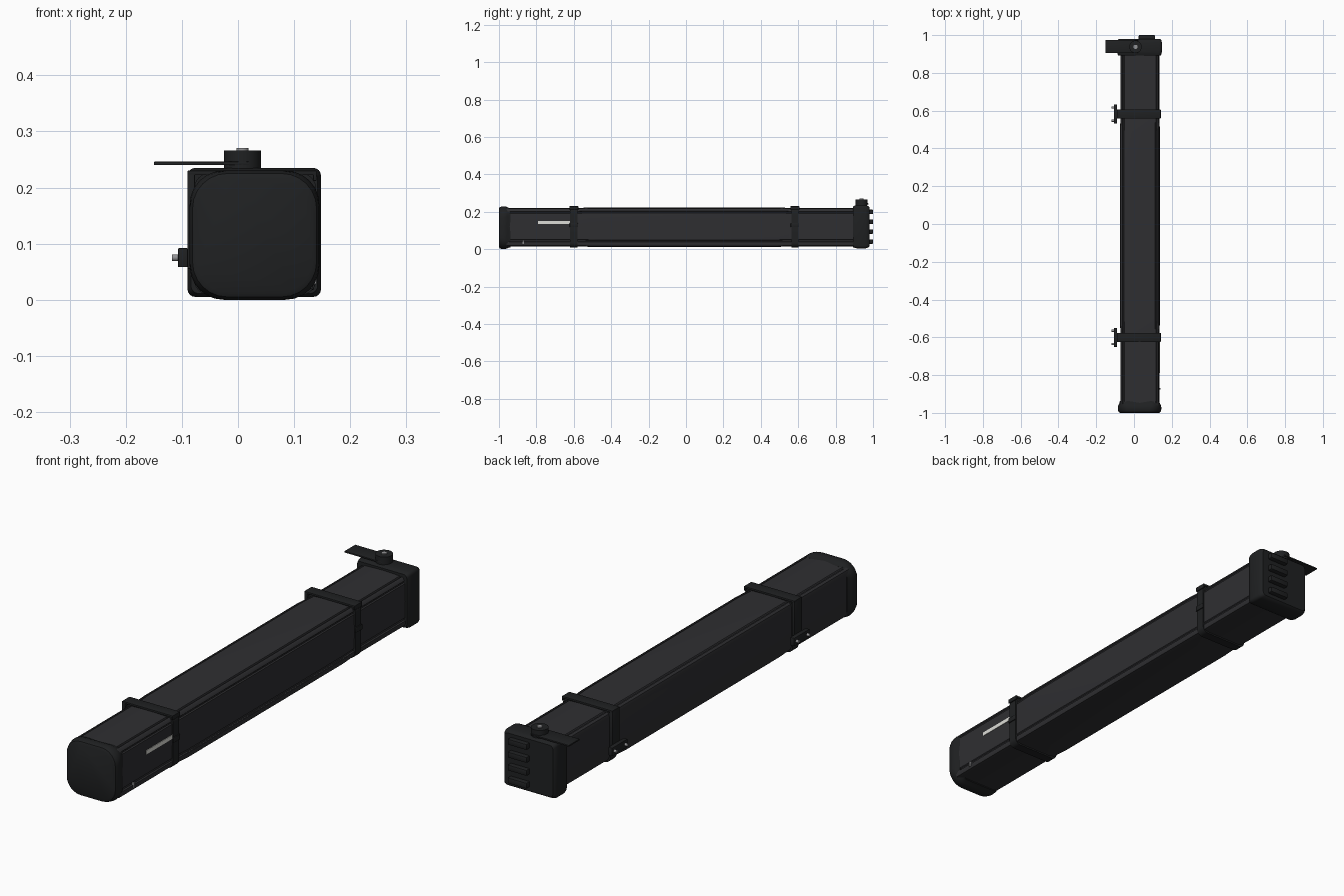
import bpy, bmesh, math

if "Cube" in bpy.data.objects:
    bpy.data.objects.remove(bpy.data.objects["Cube"])

def mat(name, c):
    m = bpy.data.materials.new(name)
    m.diffuse_color = (c[0], c[1], c[2], 1)
    m.use_nodes = True
    m.node_tree.nodes["Principled BSDF"].inputs["Base Color"].default_value = m.diffuse_color
    return m

DARK = mat("dark_shell", (0.028, 0.028, 0.031))
BLACK = mat("black_plastic", (0.014, 0.015, 0.016))
WHITE = mat("pale_strip", (0.72, 0.72, 0.68))
METAL = mat("metal", (0.3, 0.3, 0.31))

def finish(name, bm, m, angle=35):
    bmesh.ops.recalc_face_normals(bm, faces=bm.faces)
    me = bpy.data.meshes.new(name)
    bm.to_mesh(me)
    bm.free()
    ob = bpy.data.objects.new(name, me)
    bpy.context.collection.objects.link(ob)
    me.materials.append(m)
    bpy.ops.object.select_all(action='DESELECT')
    ob.select_set(True)
    bpy.context.view_layer.objects.active = ob
    bpy.ops.object.shade_smooth_by_angle(angle=math.radians(angle))
    return ob

def loft(name, sections, m, angle=35):
    """Closed skin through (y, [(x, z), ...]) sections."""
    bm = bmesh.new()
    rings = [[bm.verts.new((x, y, z)) for x, z in pts] for y, pts in sections]
    n = len(rings[0])
    for a, b in zip(rings, rings[1:]):
        for i in range(n):
            j = (i + 1) % n
            bm.faces.new((a[i], a[j], b[j], b[i]))
    bm.faces.new(rings[0])
    bm.faces.new(rings[-1])
    return finish(name, bm, m, angle)

def rounded(x0, x1, z0, z1, r, n=6):
    pts = []
    for cx, cz, a0 in ((x1 - r, z1 - r, 0), (x0 + r, z1 - r, 90),
                       (x0 + r, z0 + r, 180), (x1 - r, z0 + r, 270)):
        for i in range(n + 1):
            a = math.radians(a0 + 90 * i / n)
            pts.append((cx + r * math.cos(a), cz + r * math.sin(a)))
    return pts

def box(name, lo, hi, m, bevel=0.0):
    bm = bmesh.new()
    bmesh.ops.create_cube(bm, size=1)
    for v in bm.verts:
        v.co = [(lo[i] + hi[i]) / 2 + v.co[i] * (hi[i] - lo[i]) for i in range(3)]
    if bevel:
        bmesh.ops.bevel(bm, geom=bm.edges[:], offset=bevel, segments=2,
                        profile=0.5, affect='EDGES')
    return finish(name, bm, m)

def cyl(name, c, r, h, m, axis='Z', sides=32):
    bm = bmesh.new()
    bmesh.ops.create_cone(bm, cap_ends=True, segments=sides, radius1=r, radius2=r, depth=h)
    for v in bm.verts:
        x, y, z = v.co
        if axis == 'X':
            x, z = z, -x
        v.co = (x + c[0], y + c[1], z + c[2])
    return finish(name, bm, m)

# Extruded housing with slots along its long edges
BODY = [(-.045, .015), (.11, .015), (.132, .02), (.135, .028), (.135, .04),
        (.129, .042), (.129, .049), (.133, .052), (.135, .12), (.133, .192),
        (.128, .195), (.128, .2), (.131, .203), (.126, .213), (.119, .217),
        (.117, .212), (.112, .212), (.11, .218), (.03, .221), (-.05, .218),
        (-.053, .213), (-.058, .213), (-.06, .216), (-.069, .21), (-.072, .2),
        (-.072, .035), (-.066, .022)]

def scaled(s):
    return [(.031 + (x - .031) * s, .118 + (z - .118) * s) for x, z in BODY]

loft("housing", [(-.96, BODY), (.91, BODY)], DARK)
# Slightly fuller middle cover between the straps
loft("middle_cover", [(-.58, scaled(.998)), (-.51, scaled(1.022)),
                      (.49, scaled(1.022)), (.56, scaled(.998))], DARK)

# Rounded front end cap, tapering back to the housing
def cap(inset, r):
    return rounded(-.086 + inset, .145 - inset, inset, .23 - inset, r)

loft("front_cap", [(-1, cap(.012, .06)), (-.996, cap(.005, .062)), (-.985, cap(.001, .063)),
                   (-.97, cap(0, .06)), (-.957, cap(.004, .05)), (-.947, cap(.009, .042)),
                   (-.938, cap(.011, .04))], BLACK, 40)

# Rear gearbox cap with ribs
def rear(inset):
    return rounded(-.09 + inset, .148 - inset, .005 + inset, .235 - inset, .014, 4)

loft("rear_cap", [(.893, rear(.006)), (.903, rear(.002)), (.915, rear(0)), (.96, rear(0)),
                  (.974, rear(.004)), (.98, rear(.009))], BLACK, 40)
for i, z in enumerate((.041, .094, .147, .2)):
    box(f"rear_rib_{i + 1}", (.025, .97, z - .012), (.112, 1, z + .012), BLACK, .004)

# Top knob and flat lever
cyl("knob", (.008, .938, .25), .033, .032, BLACK)
cyl("knob_pin", (.008, .938, .266), .011, .008, METAL)
box("lever", (-.15, .905, .24), (.02, .975, .246), BLACK, .001)

# Two mounting straps with brackets and bolts on the wall side
for side, y in (("front", -.6), ("rear", .582)):
    band = rounded(-.078, .139, .009, .225, .026)
    loft(side + "_strap", [(y - .019, band), (y + .019, band)], BLACK)
    box(side + "_strap_top_plate", (-.09, y - .024, .222), (.14, y + .024, .23), BLACK, .001)
    box(side + "_strap_lip", (.134, y - .024, .212), (.14, y + .024, .23), BLACK, .001)
    box(side + "_strap_wall_plate", (-.09, y - .024, .055), (-.077, y + .024, .228), BLACK, .001)
    box(side + "_strap_buckle", (.136, y - .022, .118), (.143, y + .022, .14), BLACK, .002)
    box(side + "_wall_bracket", (-.107, y - .05, .058), (-.089, y + .05, .092), BLACK, .002)
    for k in (-1, 1):
        cyl(f"{side}_bolt_{k}", (-.111, y + k * .035, .075), .006, .014, METAL, 'X', 12)

# Pale strip and small tag on the right face
box("pale_strip", (.13, -.79, .134), (.1365, -.615, .15), WHITE)
box("drain_tag", (.13, -.875, .028), (.14, -.867, .05), METAL, .001)
